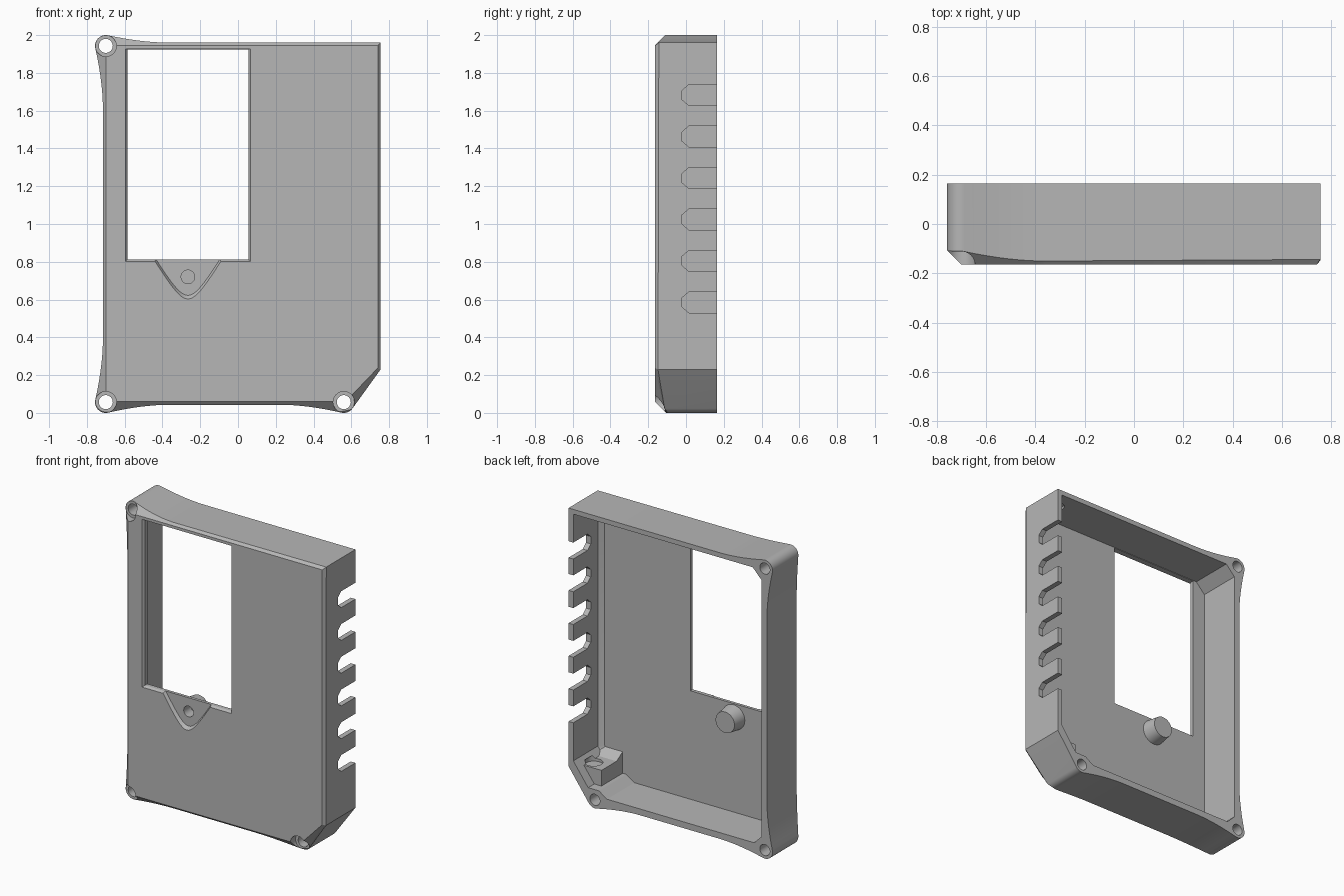
import bpy, bmesh
from math import sin, cos, radians, hypot, sqrt

cube = bpy.data.objects.get("Cube")
if cube:
    bpy.data.objects.remove(cube, do_unlink=True)

grey = bpy.data.materials.new("plain grey")
grey.use_nodes = True
colour = (0.47, 0.47, 0.47, 1)
grey.diffuse_color = colour
grey.node_tree.nodes["Principled BSDF"].inputs["Base Color"].default_value = colour

FRONT, BACK, R = -0.165, 0.165, 0.057
PLACE = {"x": lambda t, a, b: (t, a, b),
         "y": lambda t, a, b: (a, t, b),
         "z": lambda t, a, b: (a, b, t)}


def solid(name, rings):
    """Closed skin through rings of 3D points."""
    bm = bmesh.new()
    rows = [[bm.verts.new(p) for p in ring] for ring in rings]
    n = len(rows[0])
    for low, high in zip(rows, rows[1:]):
        for i in range(n):
            j = (i + 1) % n
            bm.faces.new((low[i], low[j], high[j], high[i]))
    bm.faces.new(rows[0])
    bm.faces.new(rows[-1])
    bmesh.ops.remove_doubles(bm, verts=bm.verts, dist=1e-5)
    bmesh.ops.recalc_face_normals(bm, faces=bm.faces)
    mesh = bpy.data.meshes.new(name)
    bm.to_mesh(mesh)
    bm.free()
    mesh.materials.append(grey)
    ob = bpy.data.objects.new(name, mesh)
    bpy.context.collection.objects.link(ob)
    return ob


def loft(name, sections, axis="y"):
    return solid(name, [[PLACE[axis](t, a, b) for a, b in pts] for t, pts in sections])


def arc(cx, cy, r, start, end, steps):
    return [(cx + r * cos(radians(start + (end - start) * i / steps)),
             cy + r * sin(radians(start + (end - start) * i / steps)))
            for i in range(steps + 1)]


def cylinder(name, a, b, r, t0, t1, axis="y", r2=None):
    return loft(name, [(t0, arc(a, b, r, 0, 360, 40)[:-1]),
                       (t1, arc(a, b, r2 or r, 0, 360, 40)[:-1])], axis)


def flare(p, q, s, steps=10):
    """Inner points of a quadratic curve."""
    return [tuple((1 - t) ** 2 * u + 2 * t * (1 - t) * v + t * t * w
                  for u, v, w in zip(p, q, s))
            for t in (i / steps for i in range(1, steps))]


def rect(x0, x1, z0, z1):
    return [(x0, z0), (x1, z0), (x1, z1), (x0, z1)]


def combine(target, tool, mode):
    bpy.context.view_layer.objects.active = target
    mod = target.modifiers.new(mode, "BOOLEAN")
    mod.operation, mod.solver, mod.object = mode, "EXACT", tool
    bpy.ops.object.modifier_apply(modifier=mod.name)
    bpy.data.objects.remove(tool, do_unlink=True)


# Outline with flared screw corners
screws = [(-0.70, 1.943), (-0.70, 0.057), (0.56, 0.057)]
top_left = arc(*screws[0], R, 77, 193, 14)
low_left = arc(*screws[1], R, 167, 283, 14)
low_right = arc(*screws[2], R, 257, 324, 10)
top_end, low_end, right_end = (-0.36, 1.96), (-0.36, 0.043), (0.22, 0.043)
left_high, left_low = (-0.715, 1.60), (-0.715, 0.40)
outline = [(0.755, 1.96), top_end]
outline += flare(top_end, (-0.505, 1.96), top_left[0]) + top_left
outline += flare(top_left[-1], (-0.715, 1.75), left_high) + [left_high, left_low]
outline += flare(left_low, (-0.715, 0.25), low_left[0]) + low_left
outline += flare(low_left[-1], (-0.505, 0.043), low_end) + [low_end, right_end]
outline += flare(right_end, (0.365, 0.043), low_right[0]) + low_right
outline += [(0.755, 0.23)]


def face_point(x, z):
    """Nearest point on the straight-edged front face."""
    cut = max(0, x - z - 0.51) / 2
    fx, fz = x - cut, z + cut
    return min(max(fx, -0.70), 0.74), min(max(fz, 0.06), 1.945)


# Case body with the 45 degree front bevel
front_ring, bevel_ring = [], []
for x, z in outline:
    fx, fz = face_point(x, z)
    front_ring.append((fx, FRONT, fz))
    bevel_ring.append((x, FRONT + max(0.004, hypot(x - fx, z - fz)), z))
case = solid("case_shell", [front_ring, bevel_ring, [(x, BACK, z) for x, z in outline]])


# Open back cavity, sloped where it meets the right wall
def cavity(xr):
    return [(xr, 1.928), (-0.61, 1.928), (-0.675, 1.86), (-0.675, 0.14),
            (-0.62, 0.085), (0.47, 0.085), (0.53, 0.125), (0.61, 0.125), (xr, 0.275)]


combine(case, loft("cavity", [(-0.125, cavity(0.69)), (-0.095, cavity(0.72)),
                              (0.3, cavity(0.72))]), "DIFFERENCE")


# Inner corner block and tapered post
def block(top):
    return [(0.557, 0.08), (0.61, 0.08), (0.735, 0.22), (0.735, top), (0.557, top)]


combine(case, loft("corner_block", [(-0.135, block(0.275)), (-0.06, block(0.23)),
                                    (0.1, block(0.23))]), "UNION")
combine(case, cylinder("post", -0.265, 0.72, 0.085, -0.135, -0.035, r2=0.07), "UNION")

# Display window with bevelled frame
opening = rect(-0.585, 0.055, 0.812, 1.925)
combine(case, loft("window", [(-0.172, rect(-0.602, 0.072, 0.798, 1.927)),
                              (-0.150, opening), (-0.122, opening)]), "DIFFERENCE")
combine(case, loft("window_clearance", [(-0.14, opening), (0.0, opening)]), "DIFFERENCE")


# Rounded pocket below the window
def pocket(width, base):
    us = [width * (i / 12 - 1) for i in range(25)]
    return [(-0.265 + u, base + 1.7 * (sqrt(u * u + 0.005) - sqrt(0.005))) for u in us]


combine(case, loft("pocket", [(-0.170, pocket(0.195, 0.598)),
                              (-0.145, pocket(0.175, 0.622))]), "DIFFERENCE")
combine(case, cylinder("post_hole", -0.265, 0.72, 0.036, -0.2, -0.07), "DIFFERENCE")

# Screw holes with counterbores
for x, z in screws:
    combine(case, cylinder("screw_hole", x, z, 0.037, -0.3, 0.3), "DIFFERENCE")
    combine(case, cylinder("counterbore", x, z, 0.056, -0.3, -0.11), "DIFFERENCE")

# Cable slots in the right wall
for i in range(6):
    z = 0.585 + 0.2195 * i
    slot = [(-0.02, z - 0.025), (0.015, z - 0.055), (0.3, z - 0.055),
            (0.3, z + 0.055), (0.015, z + 0.055), (-0.02, z + 0.025)]
    combine(case, loft("slot", [(0.65, slot), (0.85, slot)], "x"), "DIFFERENCE")

# Shallow pivot recesses, block and top wall
for z0, z1 in ((0.212, 0.25), (1.90, 1.945)):
    combine(case, cylinder("pivot_recess", 0.662, 0.03, 0.055, z0, z1, "z"), "DIFFERENCE")

# Smooth curved walls, keep edges crisp
bpy.ops.object.select_all(action="DESELECT")
case.select_set(True)
bpy.context.view_layer.objects.active = case
bpy.ops.object.shade_smooth_by_angle(angle=radians(25))
